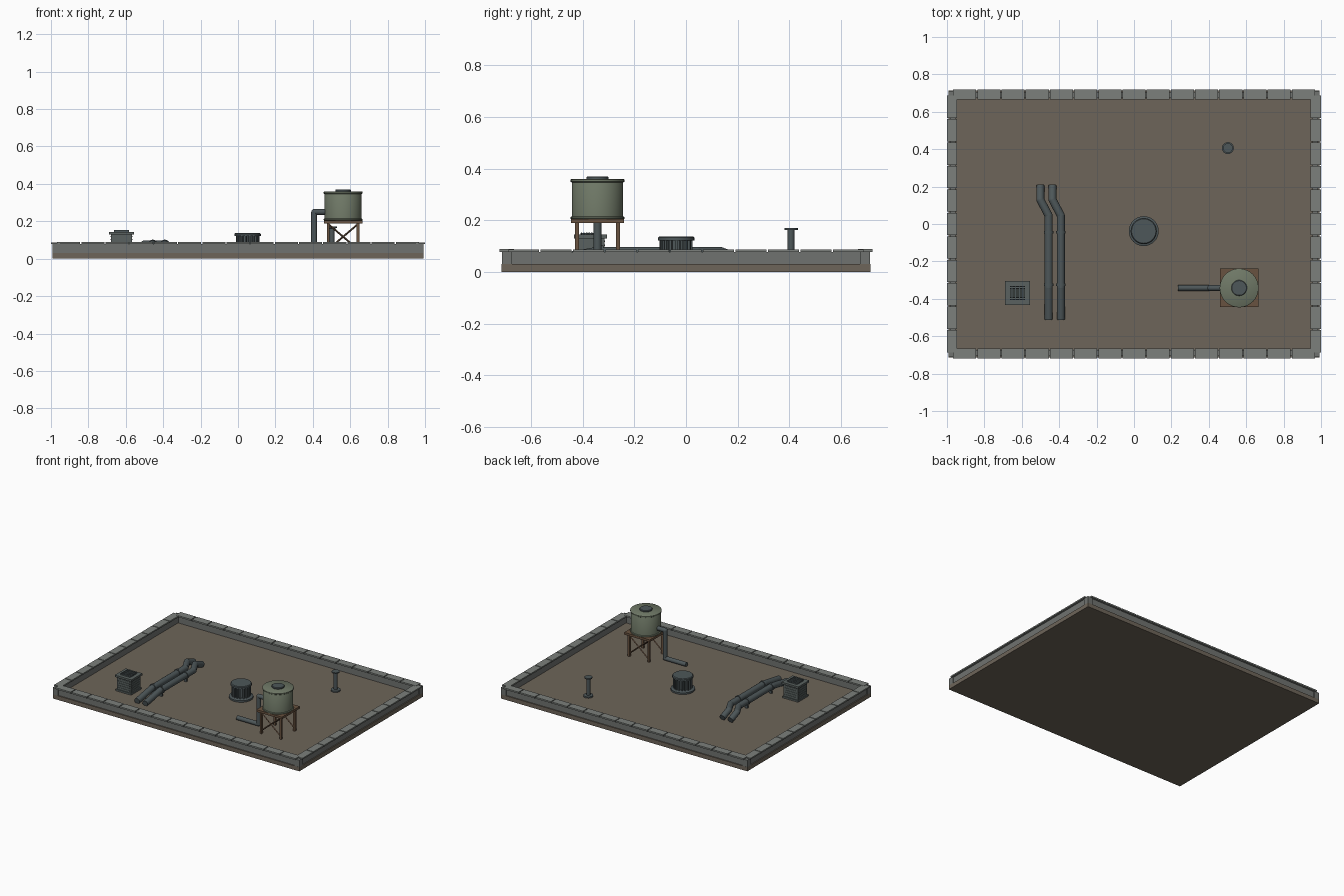
import bpy, bmesh
from math import pi, cos, sin, radians
from mathutils import Vector, Matrix

if "Cube" in bpy.data.objects:
    bpy.data.objects.remove(bpy.data.objects["Cube"])


def material(name, rgb):
    m = bpy.data.materials.new(name)
    m.diffuse_color = (*rgb, 1)
    m.use_nodes = True
    m.node_tree.nodes["Principled BSDF"].inputs["Base Color"].default_value = m.diffuse_color
    return m


FLOOR = material("roof_brown", (0.155, 0.13, 0.10))
STONE = material("stone_grey", (0.20, 0.215, 0.20))
WALL = material("wall_grey", (0.16, 0.17, 0.16))
METAL = material("dark_metal", (0.075, 0.095, 0.10))
BOX = material("unit_grey", (0.10, 0.12, 0.115))
TANK = material("tank_green", (0.16, 0.19, 0.135))
WOOD = material("wood", (0.14, 0.085, 0.05))
Z0 = 0.03  # roof surface height


def finish(name, bm, mat, smooth=False):
    me = bpy.data.meshes.new(name)
    bm.to_mesh(me)
    bm.free()
    me.materials.append(mat)
    ob = bpy.data.objects.new(name, me)
    bpy.context.collection.objects.link(ob)
    if smooth:
        bpy.ops.object.select_all(action='DESELECT')
        ob.select_set(True)
        bpy.context.view_layer.objects.active = ob
        bpy.ops.object.shade_smooth_by_angle(angle=radians(40))
    return ob


def add_box(bm, c, s, rot=0):
    m = Matrix.Translation(c) @ Matrix.Rotation(rot, 4, 'Z') @ Matrix.Diagonal((*s, 1))
    bmesh.ops.create_cube(bm, size=1, matrix=m)


def add_rod(bm, a, b, r, n=16):
    a, b = Vector(a), Vector(b)
    m = Matrix.Translation((a + b) / 2) @ (b - a).to_track_quat('Z', 'Y').to_matrix().to_4x4()
    bmesh.ops.create_cone(bm, cap_ends=True, segments=n, radius1=r, radius2=r,
                          depth=(b - a).length, matrix=m)


def boxes(name, items, mat):
    bm = bmesh.new()
    for it in items:
        add_box(bm, *it)
    return finish(name, bm, mat)


def pipe(name, pts, r, mat, n=16):
    # straight lengths with ball elbows
    bm = bmesh.new()
    for a, b in zip(pts, pts[1:]):
        add_rod(bm, a, b, r, n)
    for p in pts[1:-1]:
        bmesh.ops.create_uvsphere(bm, u_segments=n, v_segments=8, radius=r,
                                  matrix=Matrix.Translation(p))
    return finish(name, bm, mat, True)


def lathe(name, x, y, profile, mat, n=32):
    # revolve (radius, z) points about a vertical axis
    bm = bmesh.new()
    rings = [[bm.verts.new((x + r * cos(2 * pi * i / n), y + r * sin(2 * pi * i / n), z))
              for i in range(n)] for r, z in profile]
    for lo, hi in zip(rings, rings[1:]):
        for i in range(n):
            j = (i + 1) % n
            bm.faces.new((lo[i], lo[j], hi[j], hi[i]))
    bm.faces.new(rings[0][::-1])
    bm.faces.new(rings[-1])
    return finish(name, bm, mat, True)


# roof slab
boxes("roof_slab", [((0, 0, Z0 / 2), (1.985, 1.425, Z0))], FLOOR)

# parapet walls and corner posts
wz, wh = (Z0 + 0.078) / 2, 0.078 - Z0
boxes("parapet_wall", [((0, s * 0.69, wz), (1.96, 0.03, wh)) for s in (-1, 1)] +
      [((s * 0.97, 0, wz), (0.03, 1.36, wh)) for s in (-1, 1)], WALL)
boxes("corner_posts", [((sx * 0.972, sy * 0.692, wz + 0.001), (0.04, 0.04, wh + 0.002))
                       for sx in (-1, 1) for sy in (-1, 1)], WALL)

# coping stones
stones, gap = [], 0.006
lx, ly = 1.94 / 15, 1.38 / 11
for s in (-1, 1):
    for i in range(15):
        stones.append(((-0.97 + lx * (i + 0.5), s * 0.6925, 0.083), (lx - gap, 0.055, 0.011)))
    for i in range(11):
        stones.append(((s * 0.9725, -0.69 + ly * (i + 0.5), 0.0825), (0.055, ly - gap, 0.01)))
boxes("coping_stones", stones, STONE)

# water tank with rims and hatch
TX, TY = 0.562, -0.342
lathe("tank_body", TX, TY, [(0.099, 0.205), (0.099, 0.352), (0.095, 0.358)], TANK)
lathe("tank_top_rim", TX, TY, [(0.1, 0.346), (0.104, 0.349), (0.104, 0.357), (0.1, 0.36)], TANK)
lathe("tank_bottom_rim", TX, TY, [(0.1, 0.204), (0.104, 0.206), (0.104, 0.212), (0.1, 0.215)], TANK)
lathe("tank_hatch", TX, TY, [(0.042, 0.355), (0.042, 0.367), (0.039, 0.37)], METAL)

# wooden tank stand
boxes("tank_platform", [((TX, TY, 0.197), (0.206, 0.206, 0.016))], WOOD)
boxes("tank_legs", [((TX + sx * 0.079, TY + sy * 0.079, 0.111), (0.015, 0.015, 0.162))
                    for sx in (-1, 1) for sy in (-1, 1)], WOOD)
bm = bmesh.new()
for sy in (-1, 1):
    for sx in (-1, 1):
        y = TY + sy * 0.079 + sx * 0.003
        add_rod(bm, (TX - sx * 0.079, y, 0.05), (TX + sx * 0.079, y, 0.185), 0.005, 4)
finish("tank_braces", bm, WOOD)

# tank outlet pipe
pipe("tank_pipe", [(TX - 0.09, TY, 0.25), (0.407, TY, 0.25), (0.407, TY, 0.047),
                   (0.235, TY, 0.047)], 0.0155, METAL)

# round slatted roof vent
VX, VY = 0.052, -0.038
lathe("vent_flange", VX, VY, [(0.08, Z0), (0.08, 0.042), (0.062, 0.048)], METAL)
lathe("vent_core", VX, VY, [(0.05, 0.045), (0.05, 0.125)], METAL)
slats = []
for i in range(18):
    a = 2 * pi * i / 18
    slats.append(((VX + 0.058 * cos(a), VY + 0.058 * sin(a), 0.085), (0.012, 0.009, 0.08), a))
boxes("vent_slats", slats, METAL)
lathe("vent_cap", VX, VY, [(0.07, 0.122), (0.07, 0.133), (0.065, 0.138)], METAL)

# thin vent stack
SX, SY = 0.502, 0.406
lathe("stack", SX, SY, [(0.032, Z0), (0.032, 0.04), (0.0135, 0.042), (0.0135, 0.162),
                        (0.026, 0.163), (0.026, 0.171)], METAL, 20)

# cooling unit: body, lid, grille
AX, AY = -0.623, -0.369
boxes("unit_body", [((AX, AY, 0.08), (0.114, 0.108, 0.1)),
                    ((AX, AY, 0.036), (0.126, 0.12, 0.012))], BOX)
boxes("unit_lid", [((AX, AY, 0.137), (0.134, 0.126, 0.014))], BOX)
boxes("unit_grille", [((AX, AY + 0.01 * (i - 3.5), 0.147), (0.08, 0.005, 0.012)) for i in range(8)] +
      [((AX + 0.02 * (i - 1.5), AY, 0.147), (0.005, 0.076, 0.009)) for i in range(4)], METAL)
boxes("unit_side_louvres", [((AX, AY, 0.055 + 0.016 * i), (0.119, 0.09, 0.006)) for i in range(5)] +
      [((AX, AY, 0.055 + 0.016 * i), (0.095, 0.113, 0.006)) for i in range(5)], BOX)

# twin duct pipes with collars
for k, x in enumerate((-0.456, -0.391)):
    pipe(f"duct_{k + 1}", [(x, -0.51, 0.046), (x, -0.34, 0.076), (x, 0.045, 0.076),
                           (x - 0.045, 0.13, 0.076), (x - 0.045, 0.205, 0.048)], 0.0215, METAL)
    bm = bmesh.new()
    for y in (-0.325, -0.045):
        add_rod(bm, (x, y - 0.007, 0.076), (x, y + 0.007, 0.076), 0.026)
        add_box(bm, (x, y, 0.05), (0.02, 0.012, 0.04))
    finish(f"duct_collars_{k + 1}", bm, METAL, True)
